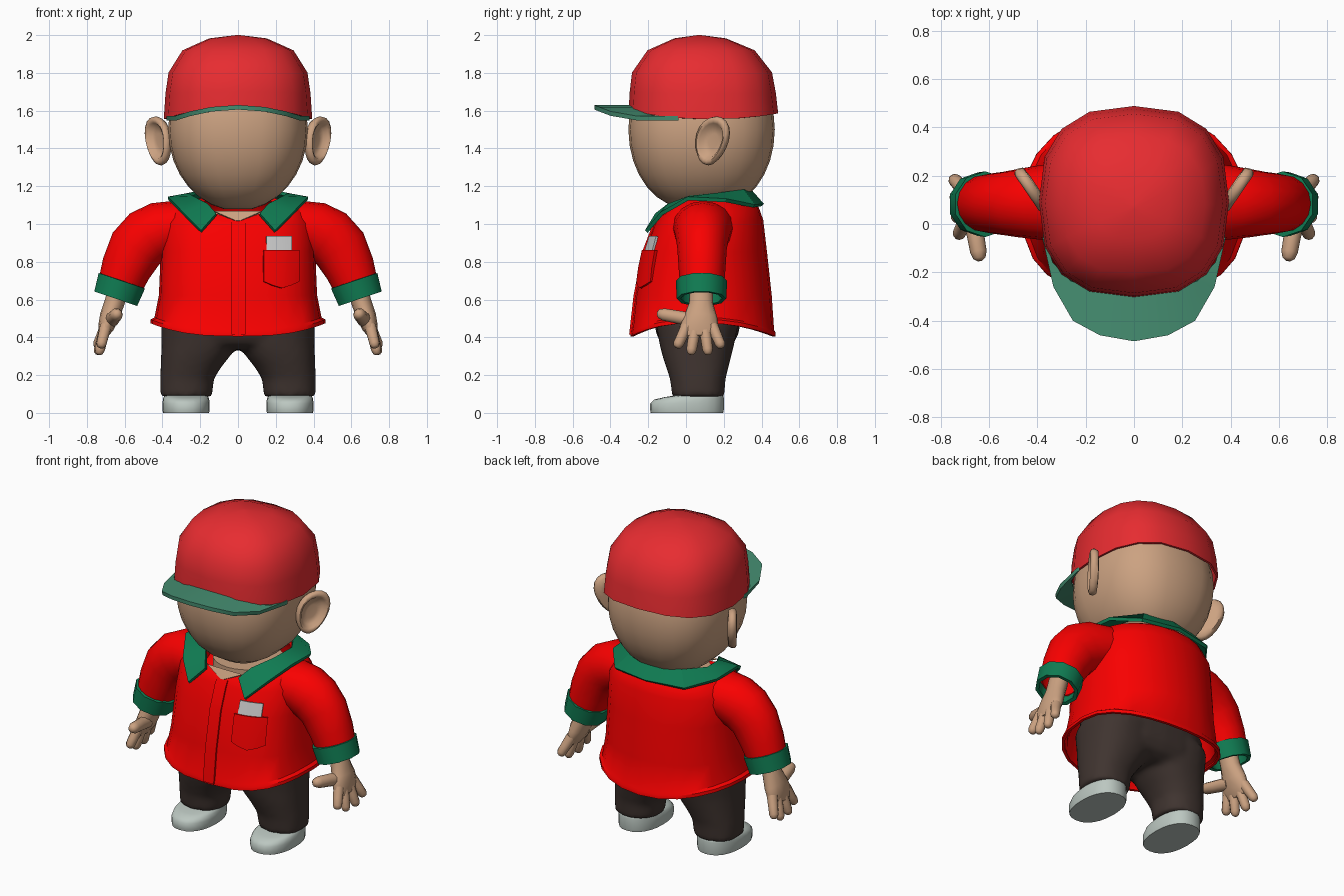
import bpy, bmesh, math
from mathutils import Vector

if "Cube" in bpy.data.objects:
    bpy.data.objects.remove(bpy.data.objects["Cube"])

COLORS = {
    "red": (0.95, 0.0, 0.0), "cap_red": (0.80, 0.025, 0.03), "skin": (0.60, 0.36, 0.22),
    "green": (0.005, 0.20, 0.085), "brim_green": (0.06, 0.27, 0.165),
    "brown": (0.05, 0.034, 0.029), "shoe": (0.50, 0.57, 0.53),
}
MATS = {}


def material(key):
    if key not in MATS:
        MATS[key] = bpy.data.materials.new(key)
        MATS[key].diffuse_color = (*COLORS[key], 1)
    return MATS[key]


def ring(hx, yf, yb, zs, zf=None, zb=None, cx=0, n=24, p=2.0, pb=None):
    """Superellipse section; height and squareness may differ front and back."""
    zf = zs if zf is None else zf
    zb = zs if zb is None else zb
    pts = []
    for i in range(n):
        a = 2 * math.pi * i / n
        c, s = math.cos(a), math.sin(a)
        e = 2 / (pb if pb and s > 0 else p)
        x = math.copysign(abs(c) ** e, c) * hx
        y = (yf + yb) / 2 + math.copysign(abs(s) ** e, s) * (yb - yf) / 2
        pts.append((cx + x, y, zs + ((zb if s > 0 else zf) - zs) * s * s))
    return pts


def tube(points, radii, n=12):
    """Sections along a path; radii are (across, along y) pairs."""
    pts = [Vector(p) for p in points]
    out = []
    for i, p in enumerate(pts):
        t = (pts[min(i + 1, len(pts) - 1)] - pts[max(i - 1, 0)]).normalized()
        ref = Vector((0, 1, 0)) if abs(t.y) < 0.8 else Vector((1, 0, 0))
        u = (ref - t * ref.dot(t)).normalized()
        v = t.cross(u)
        rv, ru = radii[i]
        out.append([p + u * ru * math.cos(a) + v * rv * math.sin(a)
                    for a in (2 * math.pi * k / n for k in range(n))])
    return out


def loft(name, shells, color=None, closed=True, caps=(True, True), mirror=False,
         thick=0, angle=40, blend=0):
    """Skin one or more lists of sections into one object."""
    bm = bmesh.new()
    for rings in shells:
        vs = [[bm.verts.new(p) for p in r] for r in rings]
        n = len(vs[0])
        for a, b in zip(vs, vs[1:]):
            for i in range(n if closed else n - 1):
                j = (i + 1) % n
                bm.faces.new((a[i], a[j], b[j], b[i]))
        if closed and caps[0]:
            bm.faces.new(vs[0])
        if closed and caps[1]:
            bm.faces.new(vs[-1])
    bmesh.ops.recalc_face_normals(bm, faces=bm.faces)
    me = bpy.data.meshes.new(name)
    bm.to_mesh(me)
    bm.free()
    ob = bpy.data.objects.new(name, me)
    bpy.context.collection.objects.link(ob)
    if color:
        me.materials.append(material(color))
    if mirror:
        ob.modifiers.new("mirror", 'MIRROR')
    if thick:
        m = ob.modifiers.new("thickness", 'SOLIDIFY')
        m.thickness, m.offset = thick, 0
    if blend:
        ob.modifiers.new("merge", 'REMESH').voxel_size = blend
        m = ob.modifiers.new("soften", 'SMOOTH')
        m.factor, m.iterations = 0.5, 6
    bpy.ops.object.select_all(action='DESELECT')
    ob.select_set(True)
    bpy.context.view_layer.objects.active = ob
    bpy.ops.object.convert(target='MESH')
    bpy.ops.object.shade_smooth_by_angle(angle=math.radians(angle))
    return ob


# Head and neck
head = []
for k in range(1, 16):
    a = math.pi * k / 16
    r, ry, z = math.sin(a), 0.385 * math.sin(a) ** 0.85, 1.50 - 0.43 * math.cos(a)
    head.append(ring(0.37 * r, 0.08 - ry, 0.085 + ry, z, p=2.5))
loft("head", [head], "skin")
loft("neck", [[ring(0.20, -0.105, 0.30, z) for z in (0.93, 1.0, 1.07)]], "skin")

# Ears: dished discs angled backwards
d, nrm = Vector((0.565, 0.826, 0)), Vector((0.826, -0.565, 0))
ear = []
for s, o in ((0.6, -0.025), (0.92, -0.02), (1, 0), (0.97, 0.018), (0.85, 0.026),
             (0.72, 0.018), (0.6, -0.004), (0.3, -0.008)):
    sec = []
    for k in range(20):
        a = 2 * math.pi * k / 20
        z = 0.13 * s * math.sin(a)
        w = 0.10 * s * math.cos(a) * (1 + 1.3 * z)
        sec.append(Vector((0.42, 0.14, 1.44 + z)) + d * (w + 0.2 * z) + nrm * o)
    ear.append(sec)
loft("ear", [ear], "skin", mirror=True, angle=60)

# Cap crown
crown = [ring(*r, n=16, p=2.55) for r in (
    (0.387, -0.297, 0.482, 1.555, 1.612, 1.585), (0.378, -0.292, 0.47, 1.69, 1.70, 1.69),
    (0.362, -0.28, 0.45, 1.80), (0.29, -0.20, 0.36, 1.915), (0.15, -0.06, 0.21, 1.977),
    (0.01, 0.06, 0.08, 1.994))]
loft("cap_crown", [crown], "cap_red", caps=(False, True), thick=0.012)

# Cap brim: arched sheet
inner = [(0, -0.285), (0.14, -0.275), (0.26, -0.235), (0.335, -0.16), (0.375, -0.04)]
outer = [(0, -0.485), (0.14, -0.46), (0.25, -0.40), (0.33, -0.26), (0.378, -0.06)]


def arched(pts):
    return [(x, y, 1.618 - 0.058 * min(1, (x / 0.33) ** 2)) for x, y in pts]


loft("cap_brim", [[arched(inner), arched(outer)]], "brim_green",
     closed=False, mirror=True, thick=0.024)

# Shirt body with flared hem: squarer in front, rounder at the back
body = [ring(*r, p=2.8, pb=2.1) for r in (
    (0.455, -0.285, 0.465, 0.475, 0.405, 0.405), (0.455, -0.285, 0.465, 0.49, 0.425, 0.425),
    (0.435, -0.28, 0.458, 0.50, 0.435, 0.435), (0.41, -0.26, 0.445, 0.62),
    (0.40, -0.215, 0.42, 0.85), (0.39, -0.165, 0.40, 1.01, 0.98, 1.02),
    (0.34, -0.145, 0.375, 1.09, 1.02, 1.09), (0.25, -0.12, 0.33, 1.125, 1.035, 1.13))]
loft("shirt_body", [body], "red", caps=(False, False), thick=0.018)

# Sleeves and turned-up cuffs
sleeve = tube([(0.24, 0.09, 0.99), (0.33, 0.09, 0.982), (0.41, 0.088, 0.965), (0.48, 0.086, 0.93),
               (0.54, 0.085, 0.87), (0.592, 0.085, 0.765), (0.63, 0.085, 0.66)],
              [(0.125, 0.16), (0.135, 0.155), (0.147, 0.145), (0.15, 0.135),
               (0.143, 0.125), (0.127, 0.118), (0.11, 0.11)], 16)
loft("sleeve", [sleeve], "red", caps=(False, False), mirror=True, thick=0.012)
cuff = tube([(0.615, 0.082, 0.70), (0.647, 0.082, 0.605)], [(0.125, 0.125), (0.115, 0.12)], 10)
loft("cuff", [cuff], "green", caps=(False, False), mirror=True, thick=0.022)

# Collar: folded band ending in pointed lapels
top = [(0, 0.33, 1.185), (0.18, 0.30, 1.175), (0.26, 0.16, 1.155), (0.24, 0.02, 1.14),
       (0.16, -0.09, 1.10), (0.115, -0.155, 1.05)]
low = [(0, 0.405, 1.10), (0.24, 0.36, 1.095), (0.36, 0.21, 1.125), (0.37, 0.01, 1.135),
       (0.29, -0.13, 1.055), (0.195, -0.21, 0.96)]
loft("collar", [[top, low]], "green", closed=False, mirror=True, thick=0.02, angle=30)


# Front strip, neck opening, pocket and card follow the shirt's front
def front(x, z, lift=0.0):
    table = [(0.40, -0.285), (0.62, -0.26), (0.85, -0.215), (0.98, -0.165), (1.04, -0.13)]
    for (z0, y0), (z1, y1) in zip(table, table[1:]):
        if z <= z1:
            break
    yf = y0 + (y1 - y0) * (z - z0) / (z1 - z0)
    cy = 0.1
    return (x, cy - (cy - yf) * (1 - (abs(x) / 0.405) ** 2.8) ** (1 / 2.8) - lift, z)


strip = [[front(x, z, 0.012) for x in (-0.035, 0.04)] for z in (0.415, 0.62, 0.85, 0.98, 1.015)]
loft("shirt_front_strip", [strip], "red", closed=False, thick=0.012)
opening = [[front(x * w, z, 0.014) for x in (-1, 0, 1)] for w, z in ((0.125, 1.065), (0.01, 1.015))]
loft("neck_opening", [opening], "skin", closed=False, thick=0.01)
xs = (0.135, 0.18, 0.23, 0.28, 0.32)
pocket = [[front(x, 0.86, 0.018) for x in xs], [front(x, 0.77, 0.018) for x in xs],
          [front(x, z, 0.014) for x, z in zip(xs, (0.695, 0.675, 0.66, 0.675, 0.695))]]
loft("pocket", [pocket], "red", closed=False, thick=0.02)
card = [[front(x, z, 0.014) for x in (0.15, 0.215, 0.285)] for z in (0.80, 0.935)]
loft("pocket_card", [card], closed=False, thick=0.012)

# Hands: flattened palm, four fingers and a thumb
palm = tube([(0.63, 0.08, 0.67), (0.655, 0.08, 0.58), (0.68, 0.078, 0.51), (0.70, 0.07, 0.45),
             (0.715, 0.07, 0.405)],
            [(0.055, 0.06), (0.053, 0.064), (0.052, 0.088), (0.042, 0.104), (0.022, 0.09)])


def finger(base, tip, r):
    b, t = Vector(base), Vector(tip)
    return tube([b.lerp(t, k) for k in (0, 0.5, 0.82, 0.95, 1)],
                [(r * f, r * f) for f in (1.1, 1, 0.95, 0.7, 0.3)], 10)


fingers = [finger((0.70, b, 0.46), (x, t, z), 0.029) for b, x, t, z in (
    (0.005, 0.728, -0.05, 0.345), (0.05, 0.738, 0.025, 0.308),
    (0.098, 0.745, 0.118, 0.308), (0.14, 0.75, 0.19, 0.345))]
thumb = finger((0.672, 0.05, 0.49), (0.637, -0.152, 0.527), 0.036)
loft("hand", [palm, *fingers, thumb], "skin", mirror=True, angle=60)

# Trousers: legs and hips blended into one soft piece
leg = [ring(hx, yf, yb, z, cx=cx, p=2.3) for cx, hx, yf, yb, z in (
    (0.275, 0.138, -0.073, 0.203, 0.085), (0.27, 0.143, -0.085, 0.21, 0.18),
    (0.25, 0.16, -0.105, 0.225, 0.24), (0.225, 0.183, -0.125, 0.24, 0.30),
    (0.203, 0.203, -0.14, 0.255, 0.36), (0.203, 0.203, -0.165, 0.285, 0.50))]
hips = [ring(*r, p=2.4) for r in (
    (0.25, -0.07, 0.19, 0.335), (0.37, -0.13, 0.25, 0.365), (0.398, -0.16, 0.28, 0.42),
    (0.39, -0.175, 0.30, 0.58))]
loft("trousers", [leg, hips], "brown", mirror=True, blend=0.018, angle=60)

# Shoes
shoe = [ring(*r, cx=0.275, p=2.3) for r in (
    (0.122, -0.187, 0.197, 0), (0.125, -0.19, 0.20, 0.015), (0.125, -0.19, 0.20, 0.05),
    (0.122, -0.17, 0.20, 0.076, 0.07, 0.08), (0.115, -0.12, 0.197, 0.09, 0.082, 0.093),
    (0.10, -0.06, 0.19, 0.098, 0.092, 0.1))]
loft("shoe", [shoe], "shoe", mirror=True, angle=50)

for m in bpy.data.materials:
    if m.users and not m.is_grease_pencil:
        m.use_nodes = True
        m.node_tree.nodes["Principled BSDF"].inputs["Base Color"].default_value = m.diffuse_color
